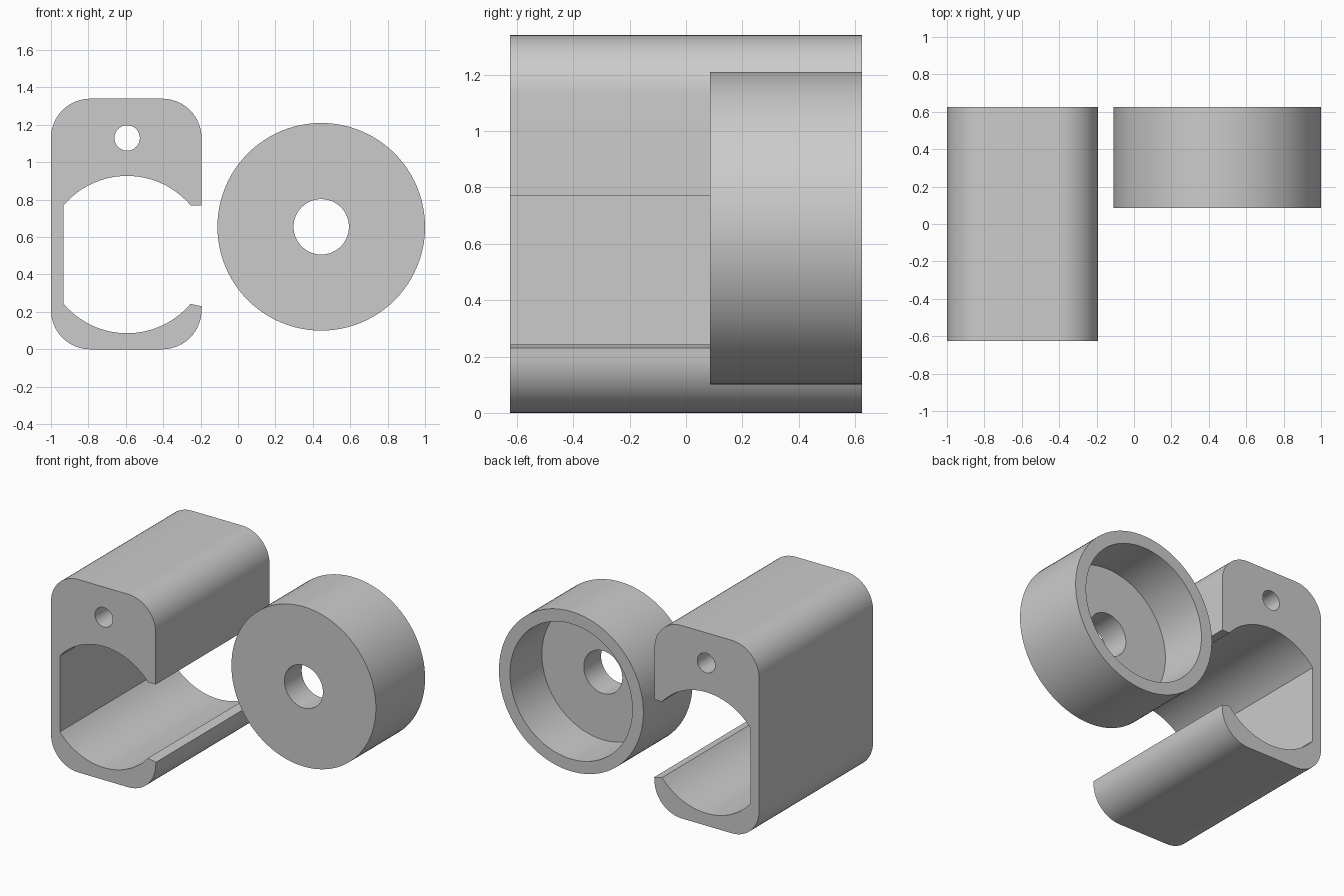
import bpy, bmesh
from math import sin, cos, atan2, radians, pi
from mathutils import Matrix, Vector

cube = bpy.data.objects.get("Cube")
if cube:
    bpy.data.objects.remove(cube, do_unlink=True)

grey = bpy.data.materials.new("plain_grey")
grey.use_nodes = True
colour = (0.6, 0.6, 0.6, 1)
grey.diffuse_color = colour
grey.node_tree.nodes["Principled BSDF"].inputs["Base Color"].default_value = colour

Y_FRONT, Y_BACK = -0.625, 0.625


def arc(cx, cz, r, start, end, steps):
    """Points along an arc in the xz plane, angles in radians."""
    angles = [start + (end - start) * i / steps for i in range(steps + 1)]
    return [(cx + r * cos(a), cz + r * sin(a)) for a in angles]


def make_object(name, bm):
    bmesh.ops.recalc_face_normals(bm, faces=bm.faces)
    mesh = bpy.data.meshes.new(name)
    bm.to_mesh(mesh)
    bm.free()
    mesh.materials.append(grey)
    obj = bpy.data.objects.new(name, mesh)
    bpy.context.collection.objects.link(obj)
    return obj


def extrude_profile(name, points, y0, y1):
    bm = bmesh.new()
    face = bm.faces.new([bm.verts.new((x, y0, z)) for x, z in points])
    new = bmesh.ops.extrude_face_region(bm, geom=[face])["geom"]
    verts = [v for v in new if isinstance(v, bmesh.types.BMVert)]
    bmesh.ops.translate(bm, verts=verts, vec=(0, y1 - y0, 0))
    return make_object(name, bm)


def smooth(obj):
    bpy.ops.object.select_all(action="DESELECT")
    obj.select_set(True)
    bpy.context.view_layer.objects.active = obj
    bpy.ops.object.shade_smooth_by_angle(angle=radians(30))


# Bracket: rounded outline with an open-sided cradle
left, right, top, rad = -1.0, -0.195, 1.34, 0.21
mid, wall, lip = -0.593, -0.932, -0.252
z_high, z_low = 0.77, 0.243
half = mid - wall
sag = 0.157
cradle_r = (half ** 2 + sag ** 2) / (2 * sag)
sweep = atan2(half, cradle_r - sag)

outline = [(right, z_high)]
outline += arc(right - rad, top - rad, rad, 0, pi / 2, 16)
outline += arc(left + rad, top - rad, rad, pi / 2, pi, 16)
outline += arc(left + rad, rad, rad, pi, 1.5 * pi, 16)
outline += arc(right - rad, rad, rad, 1.5 * pi, 2 * pi, 16)
outline += [(right + 0.002, 0.23)]
outline += arc(mid, z_low - sag + cradle_r, cradle_r,
               1.5 * pi + sweep, 1.5 * pi - sweep, 32)
outline += arc(mid, z_high + sag - cradle_r, cradle_r,
               pi / 2 + sweep, pi / 2 - sweep, 32)
bracket = extrude_profile("bracket", outline, Y_FRONT, Y_BACK)

# Screw hole running the length of the bracket
cutter = extrude_profile("hole_cutter", arc(mid, 1.13, 0.068, 0, 2 * pi, 48)[:-1],
                         Y_FRONT - 0.1, Y_BACK + 0.1)
cut = bracket.modifiers.new("screw_hole", "BOOLEAN")
cut.operation = "DIFFERENCE"
cut.solver = "EXACT"
cut.object = cutter
bpy.context.view_layer.objects.active = bracket
bracket.select_set(True)
bpy.ops.object.modifier_apply(modifier=cut.name)
bpy.data.objects.remove(cutter, do_unlink=True)
smooth(bracket)

# Round cap: lathed section with a bore and a recess in the back
centre = Vector((0.445, 0, 0.655))
outer, bore, recess = 0.555, 0.148, 0.47
y_face, y_floor = 0.085, 0.275
section = [(bore, y_face), (outer, y_face), (outer, Y_BACK),
           (recess, Y_BACK), (recess, y_floor), (bore, y_floor)]
bm = bmesh.new()
ring = [bm.verts.new(centre + Vector((r, y, 0))) for r, y in section]
edges = [bm.edges.new((ring[i - 1], ring[i])) for i in range(len(ring))]
bmesh.ops.spin(bm, geom=ring + edges, cent=centre, axis=(0, 1, 0),
               angle=2 * pi, steps=96, use_merge=True)
bmesh.ops.remove_doubles(bm, verts=bm.verts, dist=0.0001)
smooth(make_object("round_cap", bm))
